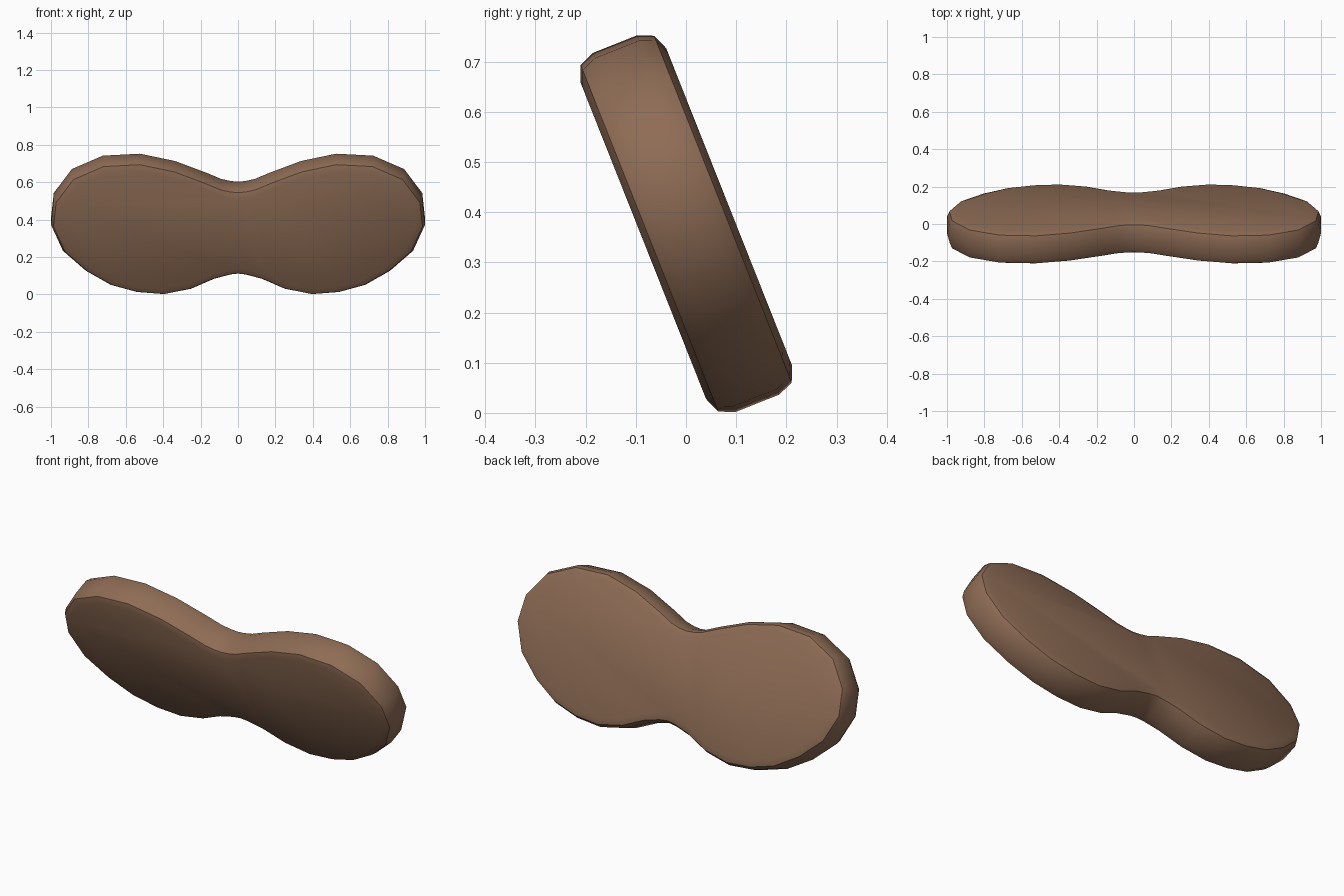
import bpy, bmesh, math

if "Cube" in bpy.data.objects:
    bpy.data.objects.remove(bpy.data.objects["Cube"])

THICK = 0.184
TILT = math.atan2(0.25, 0.63)

# Right half of the peanut outline, from upper waist round to lower waist
half = [(0.04, .227), (0.09, .239), (.17, .275), (.337, .342), (.524, .384),
        (.722, .373), (.888, .296), (.985, .158), (1.0, .013), (.936, -.137),
        (.813, -.252), (.68, -.333), (.54, -.374), (.396, -.386),
        (.25, -.355), (.128, -.298), (.04, -.273)]
outline = [(0, .223)] + half + [(0, -.268)] + [(-x, z) for x, z in reversed(half)]

# Slab: outline face extruded through the thickness
bm = bmesh.new()
face = bm.faces.new([bm.verts.new((x, -THICK / 2, z)) for x, z in outline])
ext = bmesh.ops.extrude_face_region(bm, geom=[face])
bmesh.ops.translate(bm, vec=(0, THICK, 0),
                    verts=[g for g in ext["geom"] if isinstance(g, bmesh.types.BMVert)])

# Rounded rims on both faces
rims = [e for e in bm.edges if abs(e.verts[0].co.y - e.verts[1].co.y) < 1e-5]
bmesh.ops.bevel(bm, geom=rims, offset=0.045, segments=2, profile=0.5, affect='EDGES')
bmesh.ops.recalc_face_normals(bm, faces=bm.faces[:])

mesh = bpy.data.meshes.new("tilted_pad")
bm.to_mesh(mesh)
bm.free()
pad = bpy.data.objects.new("tilted_pad", mesh)
bpy.context.collection.objects.link(pad)

# Lean forward, stand on the ground
pad.rotation_euler.x = TILT
pad.location.z = 0.378

mat = bpy.data.materials.new("brown")
mat.diffuse_color = (0.27, 0.15, 0.09, 1)
mat.use_nodes = True
mat.node_tree.nodes["Principled BSDF"].inputs["Base Color"].default_value = mat.diffuse_color
mesh.materials.append(mat)

bpy.context.view_layer.objects.active = pad
pad.select_set(True)
bpy.ops.object.shade_smooth_by_angle(angle=math.radians(40))
